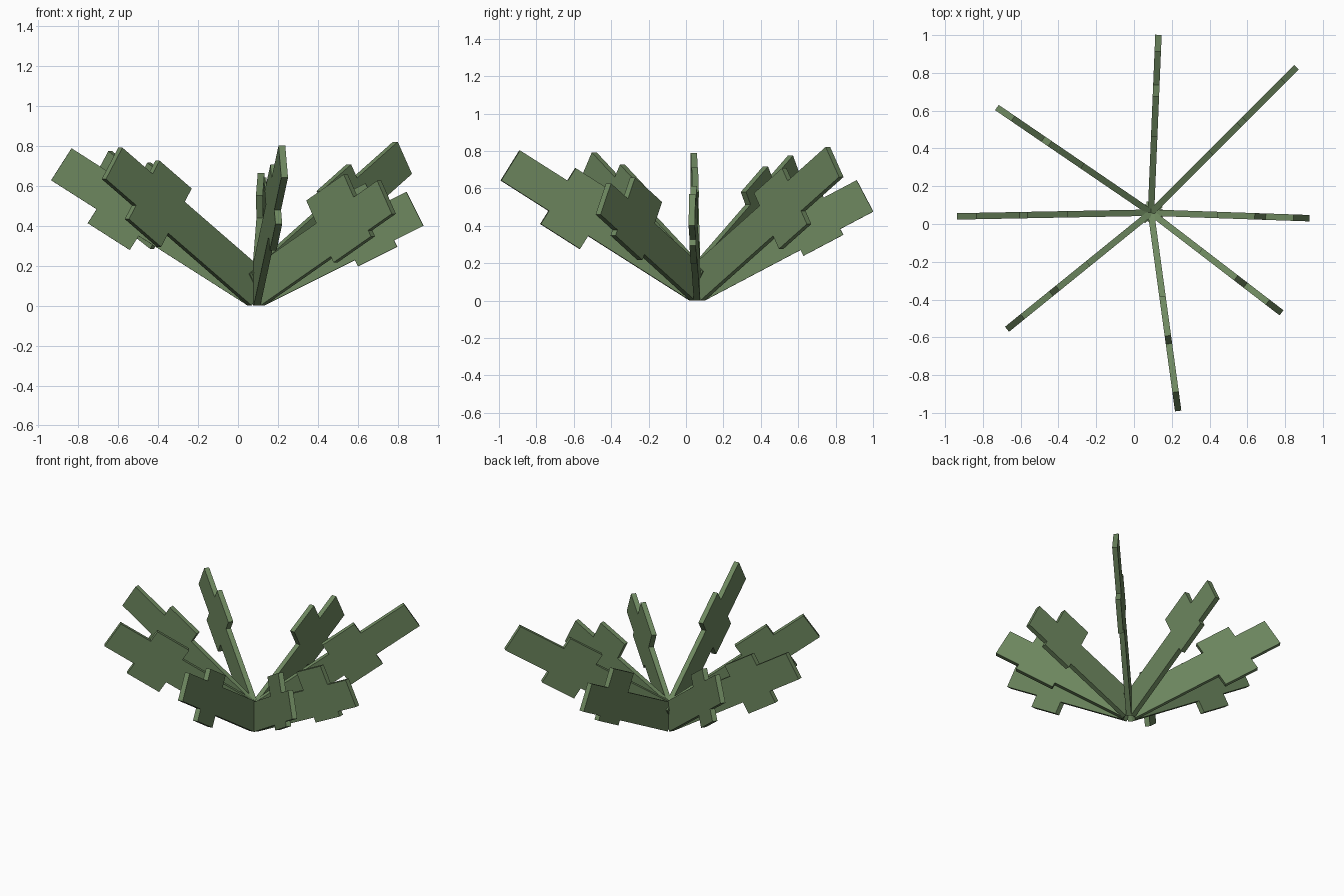
import bpy, bmesh, math
from mathutils import Matrix, Vector

if "Cube" in bpy.data.objects:
    bpy.data.objects.remove(bpy.data.objects["Cube"])

green = bpy.data.materials.new("leaf_green")
green.diffuse_color = (0.155, 0.245, 0.115, 1)
green.use_nodes = True
green.node_tree.nodes["Principled BSDF"].inputs["Base Color"].default_value = green.diffuse_color

CENTRE = Vector((0.09, 0.06, 0))
WIDTH, THICK, START = 0.19, 0.034, 0.04


def leaf(name, azimuth, pitch, length, u0, u1, low, high):
    """Thin upright slab: a straight stem strip with a wider cross-bar."""
    profile = [(0, 0), (u0, 0), (u0, low), (u1, low), (u1, 0), (length, 0),
               (length, WIDTH), (u1, WIDTH), (u1, high), (u0, high),
               (u0, WIDTH), (0, WIDTH)]
    c, s = math.cos(math.radians(pitch)), math.sin(math.radians(pitch))
    bm = bmesh.new()
    # tilt the profile up, then give it thickness
    verts = [bm.verts.new((START + u * c - v * s, -THICK / 2, u * s + v * c))
             for u, v in profile]
    face = bm.faces.new(verts)
    ext = bmesh.ops.extrude_face_region(bm, geom=[face])
    bmesh.ops.translate(bm, vec=(0, THICK, 0),
                        verts=[g for g in ext["geom"] if isinstance(g, bmesh.types.BMVert)])
    bmesh.ops.recalc_face_normals(bm, faces=bm.faces)
    # swing round the root
    bm.transform(Matrix.Translation(CENTRE) @ Matrix.Rotation(math.radians(azimuth), 4, 'Z'))
    mesh = bpy.data.meshes.new(name)
    bm.to_mesh(mesh)
    bm.free()
    mesh.materials.append(green)
    bpy.context.collection.objects.link(bpy.data.objects.new(name, mesh))


# long leaves: nearly symmetric cross-bar
for name, az, pitch, length in [
        ("leaf_left", 181.1, 32.5, 1.17),
        ("leaf_front", -82.2, 32.2, 1.205),
        ("leaf_back_right", 45, 32.2, 1.24),
        ("leaf_front_left", 219, 34, 1.135),
        ("leaf_back_left", 145.7, 33, 1.13)]:
    leaf(name, az, pitch, length, 0.65, 0.90, -0.083, 0.27)

# short leaves: cross-bar stands higher on the upper edge
for name, az, pitch, length, u0, u1 in [
        ("leaf_right", -2, 26.6, 0.895, 0.51, 0.73),
        ("leaf_front_right", -37.5, 29, 0.95, 0.51, 0.78),
        ("leaf_back", 87.6, 27.8, 1.02, 0.58, 0.82)]:
    leaf(name, az, pitch, length, u0, u1, -0.035, 0.32)
